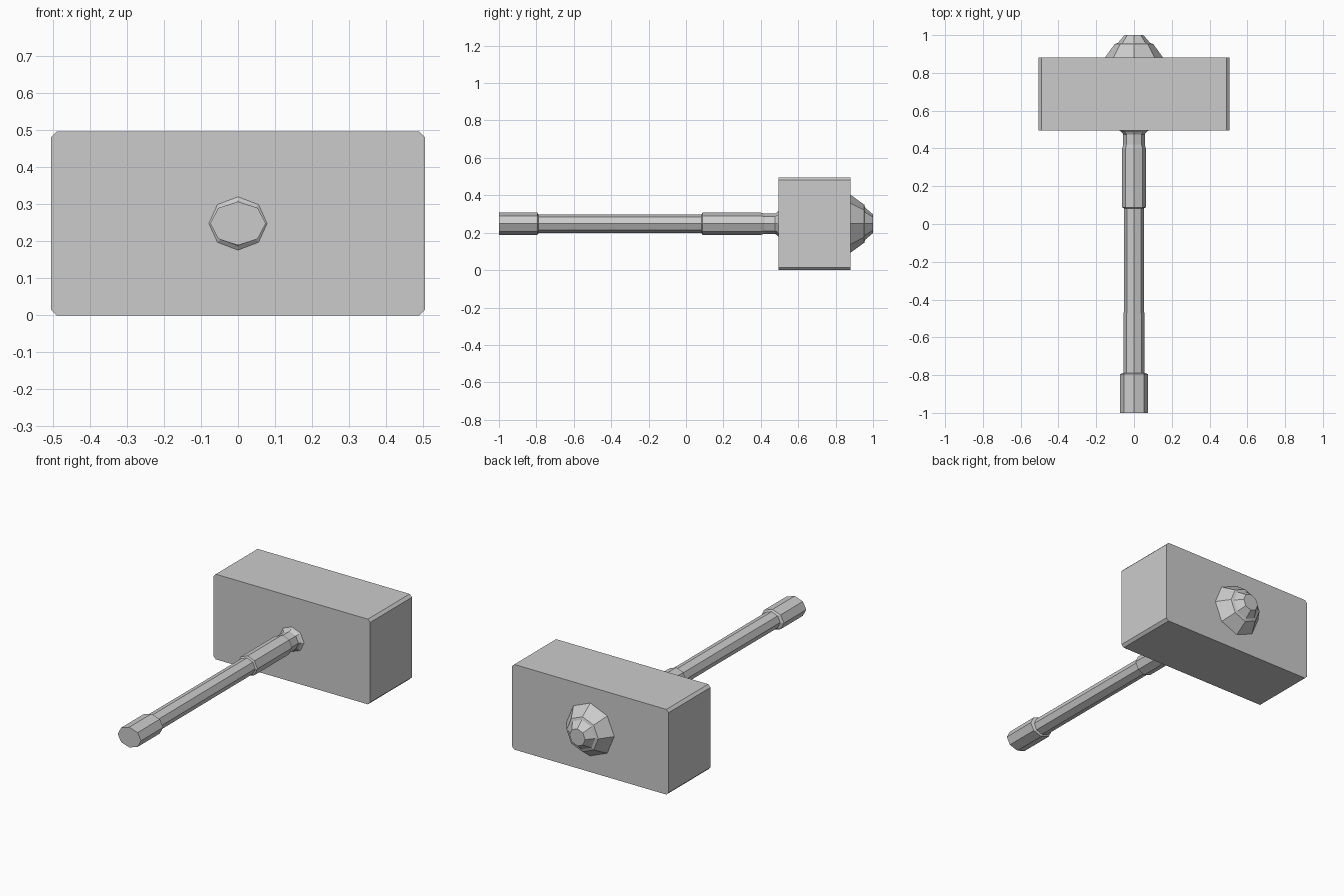
import bpy, bmesh, math

if "Cube" in bpy.data.objects:
    bpy.data.objects.remove(bpy.data.objects["Cube"])

CZ = 0.248  # height of the handle axis


def finish(name, bm):
    bmesh.ops.recalc_face_normals(bm, faces=bm.faces)
    mesh = bpy.data.meshes.new(name)
    bm.to_mesh(mesh)
    bm.free()
    obj = bpy.data.objects.new(name, mesh)
    bpy.context.collection.objects.link(obj)
    return obj


def loft(name, rings, sides=8):
    """Skin octagonal rings (y, x radius, z radius) along the y axis."""
    bm = bmesh.new()
    loops = []
    for y, rx, rz in rings:
        loops.append([bm.verts.new((rx * math.cos(2 * math.pi * i / sides), y,
                                    CZ + rz * math.sin(2 * math.pi * i / sides)))
                      for i in range(sides)])
    for a, b in zip(loops, loops[1:]):
        for i in range(sides):
            j = (i + 1) % sides
            bm.faces.new((a[i], a[j], b[j], b[i]))
    bm.faces.new(loops[0])
    bm.faces.new(loops[-1])
    return finish(name, bm)


# Block head with its four long corners chamfered
bm = bmesh.new()
bmesh.ops.create_cube(bm, size=1)
for v in bm.verts:
    v.co = (v.co.x * 1.01, 0.688 + v.co.y * 0.385, CZ + v.co.z * 0.496)
corners = [e for e in bm.edges if abs(e.verts[0].co.y - e.verts[1].co.y) > 0.1]
bmesh.ops.bevel(bm, geom=corners, offset=0.015, segments=1, affect='EDGES')
finish("hammer_head", bm)

# Handle: end grip, slim shaft, sleeve, neck and flare into the head
loft("handle", [
    (-1.0, 0.075, 0.059), (-0.795, 0.075, 0.059), (-0.788, 0.055, 0.049),
    (0.083, 0.053, 0.049), (0.088, 0.063, 0.059), (0.40, 0.063, 0.059),
    (0.42, 0.057, 0.054), (0.475, 0.057, 0.054), (0.488, 0.068, 0.062),
    (0.50, 0.085, 0.078),
])

# Stepped cap on the far side of the head
loft("end_cap", [
    (0.875, 0.158, 0.158), (0.953, 0.102, 0.102),
    (0.958, 0.086, 0.086), (1.0, 0.05, 0.05),
])
